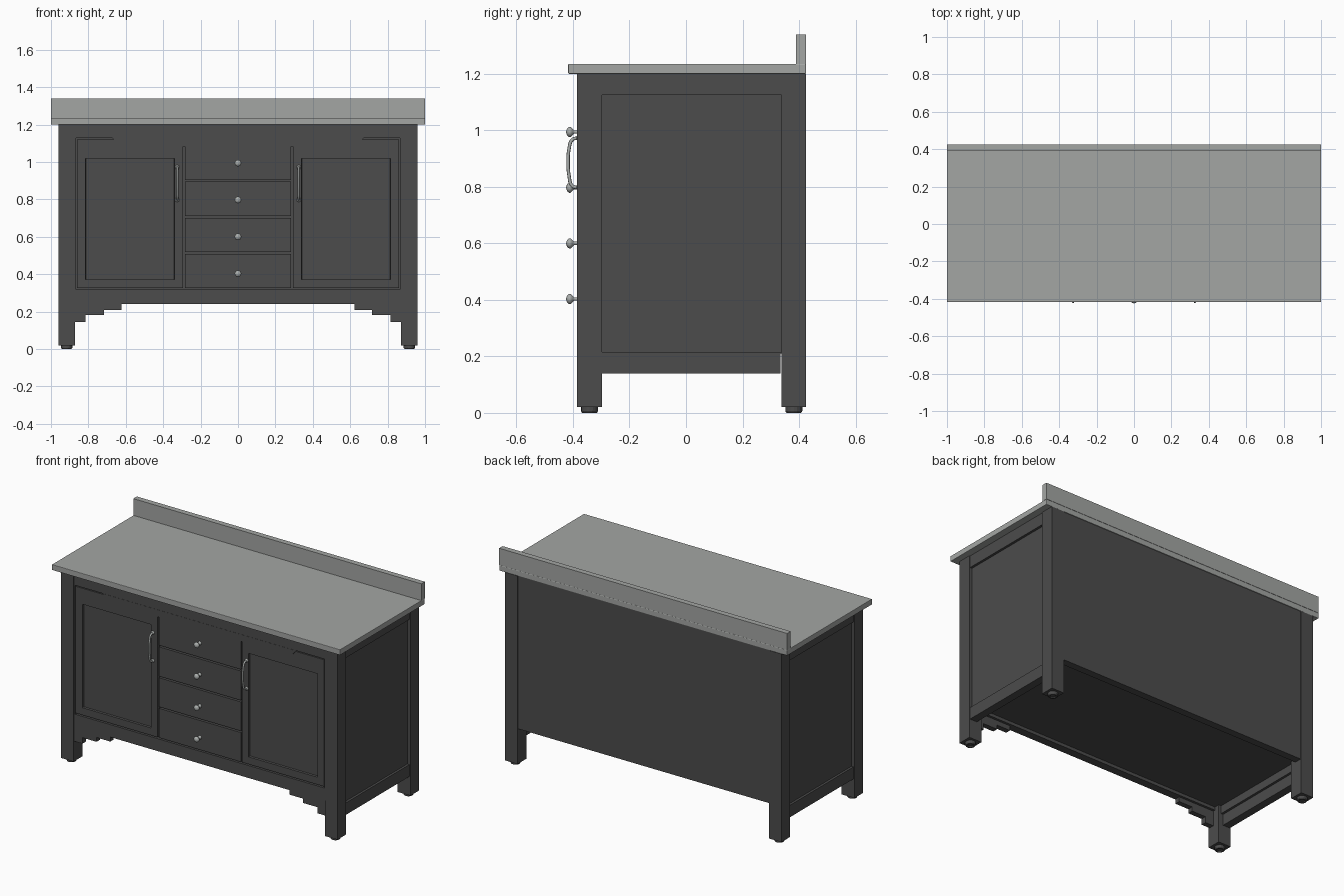
import bpy, bmesh, math
from mathutils import Vector, Matrix

if "Cube" in bpy.data.objects:
    bpy.data.objects.remove(bpy.data.objects["Cube"])


def material(name, rgb):
    m = bpy.data.materials.new(name)
    m.diffuse_color = (*rgb, 1)
    m.use_nodes = True
    m.node_tree.nodes["Principled BSDF"].inputs["Base Color"].default_value = m.diffuse_color
    return m


PAINT = material("charcoal_paint", (0.072, 0.072, 0.072))
STONE = material("grey_stone", (0.37, 0.38, 0.37))
METAL = material("brushed_metal", (0.40, 0.42, 0.41))


def finish(name, bm, mat, smooth=False):
    bmesh.ops.recalc_face_normals(bm, faces=bm.faces)
    me = bpy.data.meshes.new(name)
    bm.to_mesh(me)
    bm.free()
    ob = bpy.data.objects.new(name, me)
    bpy.context.collection.objects.link(ob)
    me.materials.append(mat)
    if smooth:
        me.shade_smooth()
    return ob


def box_bm(x, y, z):
    bm = bmesh.new()
    bmesh.ops.create_cube(bm, size=1)
    lo = Vector((min(x), min(y), min(z)))
    hi = Vector((max(x), max(y), max(z)))
    for v in bm.verts:
        v.co = Vector([(a + b) / 2 + c * (b - a) for a, b, c in zip(lo, hi, v.co)])
    return bm


def box(name, x, y, z, mat=PAINT, bevel=0):
    ob = finish(name, box_bm(x, y, z), mat)
    if bevel:
        mod = ob.modifiers.new("soft_edge", "BEVEL")
        mod.width, mod.segments = bevel, 2
    return ob


def plate(name, outline, y0, y1, mat=PAINT):
    """Extrude an (x, z) outline from y0 to y1."""
    bm = bmesh.new()
    f = bm.faces.new([bm.verts.new((x, y0, z)) for x, z in outline])
    ext = bmesh.ops.extrude_face_region(bm, geom=[f])["geom"]
    for v in ext:
        if isinstance(v, bmesh.types.BMVert):
            v.co.y = y1
    return finish(name, bm, mat)


def lathe(name, profile, origin, axis_to_front, mat, steps=16):
    """Spin a (radius, distance) profile around z, or around -y when axis_to_front."""
    bm = bmesh.new()
    vs = [bm.verts.new((r, 0, d)) for r, d in profile]
    es = [bm.edges.new(p) for p in zip(vs, vs[1:])]
    bmesh.ops.spin(bm, geom=vs + es, axis=(0, 0, 1), cent=(0, 0, 0),
                   angle=math.tau, steps=steps)
    bmesh.ops.remove_doubles(bm, verts=bm.verts, dist=1e-5)
    if axis_to_front:
        bmesh.ops.transform(bm, matrix=Matrix.Rotation(math.pi / 2, 4, 'X'), verts=bm.verts)
    bmesh.ops.translate(bm, vec=origin, verts=bm.verts)
    return finish(name, bm, mat, axis_to_front)


def door(name, x):
    """Door leaf with a sunken centre panel."""
    bm = box_bm(x, (-0.378, -0.35), (0.325, 1.12))
    bm.faces.ensure_lookup_table()
    front = min(bm.faces, key=lambda f: f.calc_center_median().y)
    bmesh.ops.inset_region(bm, faces=[front], thickness=0.065)
    for v in front.verts:
        if v.co.z > 0.8:
            v.co.z = 1.02
    bmesh.ops.inset_region(bm, faces=[front], thickness=0.003, depth=-0.012)
    return finish(name, bm, PAINT)


# Countertop and backsplash
box("countertop", (-1, 1), (-0.417, 0.425), (1.2, 1.235), STONE, 0.003)
box("backsplash", (-1, 1), (0.39, 0.425), (1.235, 1.34), STONE)

# Main body, back and front rails
box("carcass", (-0.90, 0.90), (-0.36, 0.38), (0.26, 1.2))
box("back_panel", (-0.875, 0.875), (0.375, 0.421), (0.24, 1.2))
box("front_top_rail", (-0.873, 0.873), (-0.381, -0.33), (1.127, 1.2))
box("front_bottom_rail", (-0.873, 0.873), (-0.381, -0.33), (0.24, 0.318))
plate("front_apron", [(-0.67, 1.127), (-0.635, 1.083), (0.635, 1.083), (0.67, 1.127)],
      -0.382, -0.36)

# Legs, feet, side frames, brackets and doors, mirrored left and right
bracket = [(0.873, 0.24), (0.873, 0.145), (0.815, 0.145), (0.815, 0.183),
           (0.717, 0.183), (0.717, 0.21), (0.622, 0.21), (0.622, 0.24)]
for side, s in (("left", -1), ("right", 1)):
    for end, y0, y1 in (("front", -0.385, -0.298), ("back", 0.338, 0.425)):
        box(f"{side}_{end}_leg", (s * 0.872, s * 0.96), (y0, y1), (0.02, 1.2))
        lathe(f"{side}_{end}_foot", [(0, 0.006), (0.015, 0.006), (0.018, 0), (0.026, 0),
                                     (0.03, 0.006), (0.03, 0.021)],
              (s * 0.916, (y0 + y1) / 2, 0), False, PAINT)
    box(f"{side}_top_rail", (s * 0.90, s * 0.955), (-0.30, 0.34), (1.125, 1.2))
    box(f"{side}_bottom_rail", (s * 0.905, s * 0.955), (-0.30, 0.334), (0.14, 0.215))
    box(f"{side}_panel", (s * 0.89, s * 0.94), (-0.30, 0.34), (0.21, 1.13))
    box(f"{side}_stile", (s * 0.866, s * 0.874), (-0.381, -0.35), (0.31, 1.13))
    plate(f"{side}_bracket", [(s * x, z) for x, z in bracket], -0.378, -0.345)
    door(f"{side}_door", (s * 0.293, s * 0.862))

    # Bowed door handle with round end mounts
    cu = bpy.data.curves.new(f"{side}_handle", "CURVE")
    cu.dimensions, cu.bevel_depth, cu.bevel_resolution = "3D", 0.006, 2
    cu.use_fill_caps, cu.resolution_u = True, 6
    path = [(-0.38, 0.797), (-0.402, 0.803), (-0.414, 0.84), (-0.417, 0.887),
            (-0.414, 0.934), (-0.402, 0.967), (-0.38, 0.973)]
    sp = cu.splines.new("BEZIER")
    sp.bezier_points.add(len(path) - 1)
    for p, (y, z) in zip(sp.bezier_points, path):
        p.co = (s * 0.325, y, z)
        p.handle_left_type = p.handle_right_type = "AUTO"
    cu.materials.append(METAL)
    ob = bpy.data.objects.new(f"{side}_handle", cu)
    bpy.context.collection.objects.link(ob)
    for z in (0.797, 0.973):
        lathe(f"{side}_handle_mount", [(0.011, 0), (0.011, 0.004), (0.006, 0.009), (0, 0.009)],
              (s * 0.325, -0.378, z), True, METAL)

# Four drawers with turned knobs
knob = [(0.012, 0), (0.010, 0.003), (0.006, 0.008), (0.006, 0.018), (0.012, 0.024),
        (0.018, 0.030), (0.018, 0.036), (0.012, 0.043), (0, 0.047)]
edges = [0.32, 0.514, 0.706, 0.9, 1.087]
for i, (z0, z1) in enumerate(zip(edges, edges[1:])):
    box(f"drawer_{i + 1}", (-0.284, 0.284), (-0.378, -0.35), (z0 + 0.005, z1 - 0.005))
    lathe(f"knob_{i + 1}", knob, (0, -0.378, 0.403 + 0.197 * i), True, METAL)
